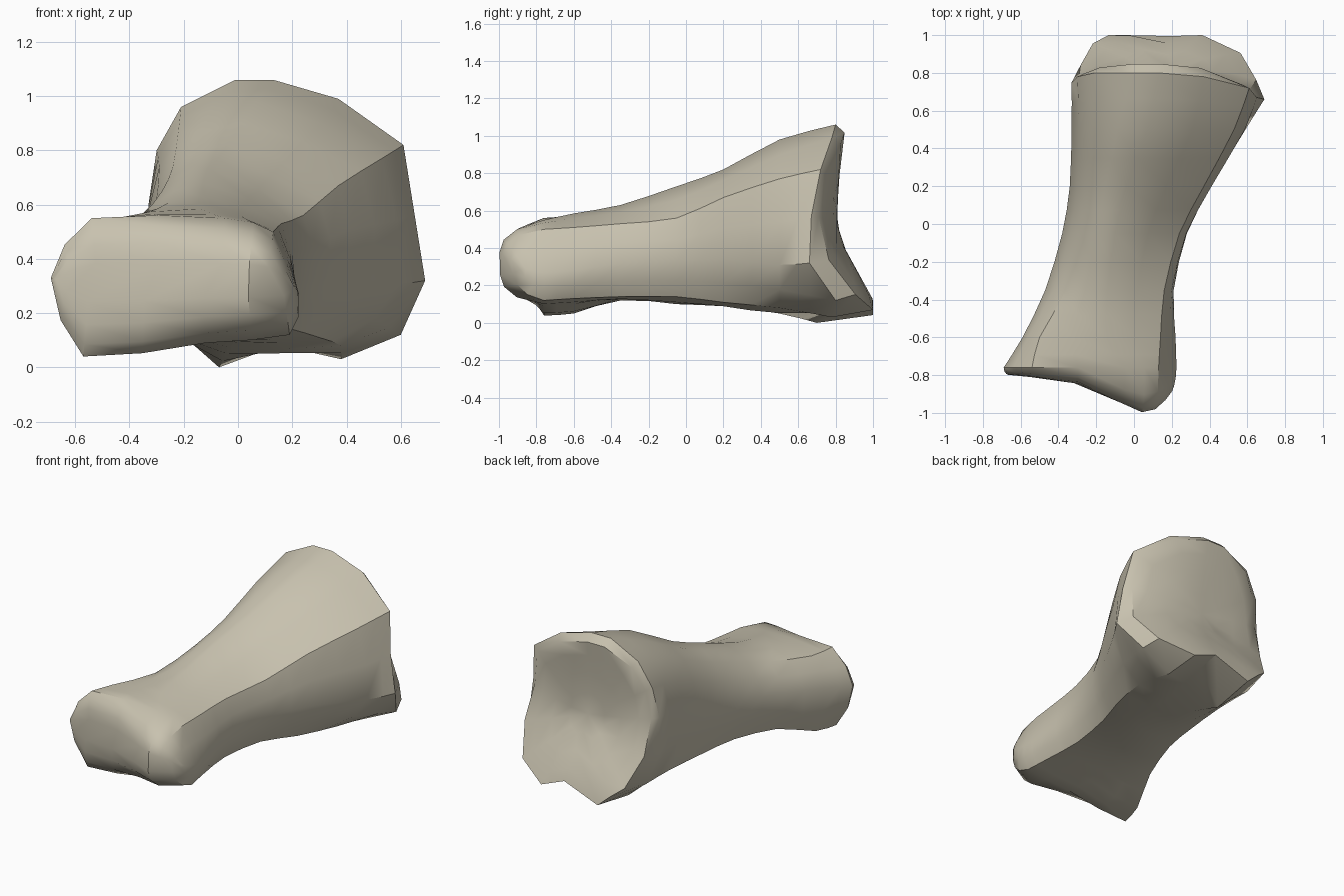
import bpy, bmesh, math
from mathutils import Vector

cube = bpy.data.objects.get("Cube")
if cube:
    bpy.data.objects.remove(cube, do_unlink=True)

bone = bpy.data.materials.new("bone_beige")
bone.use_nodes = True
COLOUR = (0.58, 0.54, 0.43, 1)
bone.diffuse_color = COLOUR
bone.node_tree.nodes["Principled BSDF"].inputs["Base Color"].default_value = COLOUR

# Shaft cross-sections: y, then (x, z) pairs running from lower right,
# over the top and down the left side to the underside
SECTIONS = [
    (-.76, .19, .12, .225, .27, .13, .5, -.05, .55, -.54, .55, -.69, .33, -.57, .04, -.12, .09),
    (-.6, .17, .13, .22, .28, .14, .51, -.14, .585, -.5, .54, -.59, .35, -.53, .05, -.16, .1),
    (-.35, .15, .14, .21, .32, .16, .53, -.14, .63, -.36, .56, -.47, .38, -.42, .13, -.12, .13),
    (-.05, .2, .14, .28, .33, .24, .56, -.1, .73, -.28, .65, -.38, .42, -.32, .15, -.05, .1),
    (.2, .3, .11, .41, .34, .37, .67, -.04, .82, -.24, .74, -.34, .48, -.27, .14, .0, .09),
    (.5, .38, .08, .59, .31, .53, .77, .07, .98, -.22, .87, -.33, .58, -.24, .14, -.04, .05),
]
# Outer edge of the rear joint, same order, as (x, y, z) with in-between points
REAR_RIM = [
    (.38, .78, .03), (.6, .8, .12), (.69, .66, .32), (.65, .67, .57),
    (.61, .72, .82), (.37, .78, .99), (.13, .8, 1.06), (-.01, .8, 1.06),
    (-.21, .8, .96), (-.3, .78, .8), (-.33, .75, .6), (-.32, .74, .35),
    (-.25, .76, .15), (-.16, .76, .08), (-.07, .7, 0), (.2, .86, .1),
]


def midpoint(a, b, c, d, bulge):
    """Point halfway between b and c, pushed out to suit the neighbours."""
    return (b + c) * (0.5 + bulge) - (a + d) * bulge


def refine_ring(ring):
    n = len(ring)
    out = []
    for i in range(n):
        out.append(ring[i])
        out.append(midpoint(ring[i - 1], ring[i], ring[(i + 1) % n], ring[(i + 2) % n], .04))
    return out


def refine_length(rings):
    last = len(rings) - 1
    out = []
    for i in range(last):
        near = [rings[max(0, i - 1)], rings[i], rings[i + 1], rings[min(last, i + 2)]]
        out += [rings[i], [midpoint(*group, .05) for group in zip(*near)]]
    return out + [rings[last]]


def socket_y(x, z):
    """Saddle-shaped rear joint with a lip along its lower edge."""
    lip = .55 * max(0, .47 - z) + .12 * max(0, z - .7)
    sides = .6 * max(0, x - .2) ** 2 + .5 * max(0, -.05 - x) ** 2
    return min(1, .81 + lip - sides)


def knuckle_y(x):
    """Slanted front edge of the rounded joint."""
    left = max(0, .05 - x)
    return -1 + min(.45 * left, .13 + .1 * left) + 5 * max(0, x - .05) ** 2


# Shaft rings
rings = [refine_ring([Vector((x, s[0], z)) for x, z in zip(s[1::2], s[2::2])])
         for s in SECTIONS]
rim = [Vector(p) for p in REAR_RIM]
rings = refine_length(rings + [rim])

# Rounded front joint
front = rings[0]
mid = Vector((-.22, -.76, .32))
for sx, sz, t in ((.99, .84, .6), (.97, .58, .9), (.95, .28, 1)):
    ring = []
    for p in front:
        x = mid.x + (p.x - mid.x) * sx
        z = mid.z + (p.z - mid.z) * sz
        ring.append(Vector((x, mid.y + t * (knuckle_y(x) - mid.y), z)))
    rings.insert(0, ring)

# Bevelled lip and hollow of the rear joint
hub = Vector((.15, 0, .52))
for scale in (.92, .75, .5, .25):
    ring = []
    for p in rim:
        q = hub + (p - hub) * scale
        ring.append(Vector((q.x, socket_y(q.x, q.z), q.z)))
    rings.append(ring)

# Skin the rings
bm = bmesh.new()
loops = [[bm.verts.new(p) for p in ring] for ring in rings]
count = len(front)
for a, b in zip(loops, loops[1:]):
    for i in range(count):
        j = (i + 1) % count
        bm.faces.new((a[i], a[j], b[j], b[i]))

# Close the front with a strip from side to side, the rear with a fan
tip = loops[0]
for k in range(count // 2):
    strip = [tip[2 + k], tip[3 + k], tip[(1 - k) % count], tip[(2 - k) % count]]
    bm.faces.new(list(dict.fromkeys(strip)))
centre = bm.verts.new((hub.x, socket_y(hub.x, hub.z), hub.z))
for i in range(count):
    bm.faces.new((loops[-1][i], loops[-1][(i + 1) % count], centre))

bmesh.ops.recalc_face_normals(bm, faces=bm.faces[:])
mesh = bpy.data.meshes.new("finger_bone")
bm.to_mesh(mesh)
bm.free()
mesh.materials.append(bone)
obj = bpy.data.objects.new("finger_bone", mesh)
bpy.context.collection.objects.link(obj)
bpy.context.view_layer.objects.active = obj
obj.select_set(True)
bpy.ops.object.shade_smooth_by_angle(angle=math.radians(35))
